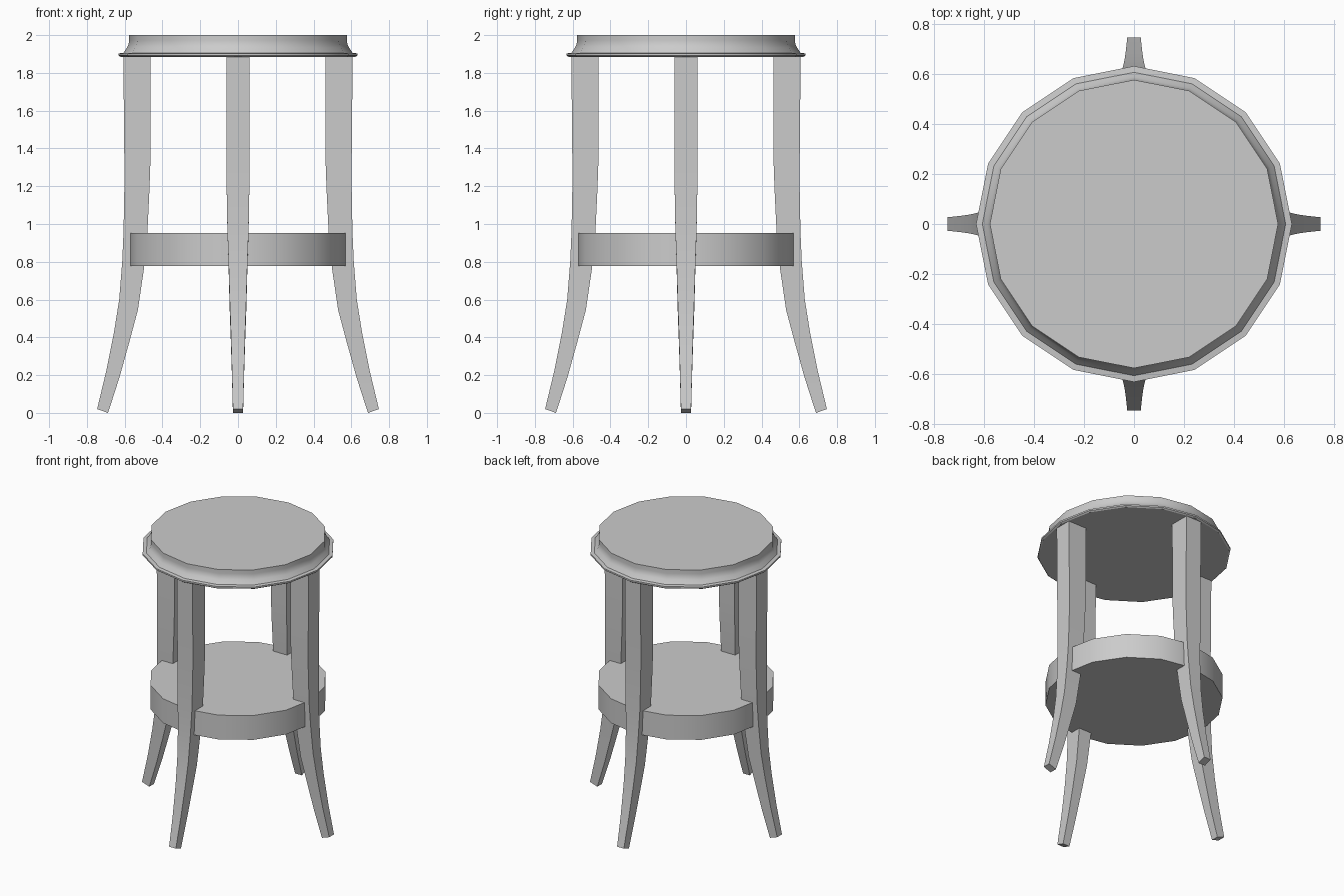
import bpy, bmesh
from math import pi, cos, sin, radians
from mathutils import Matrix

if "Cube" in bpy.data.objects:
    bpy.data.objects.remove(bpy.data.objects["Cube"])

SIDES = 16


def make_object(name, bm):
    bmesh.ops.recalc_face_normals(bm, faces=bm.faces)
    mesh = bpy.data.meshes.new(name)
    bm.to_mesh(mesh)
    bm.free()
    ob = bpy.data.objects.new(name, mesh)
    bpy.context.collection.objects.link(ob)
    bpy.ops.object.select_all(action='DESELECT')
    ob.select_set(True)
    bpy.context.view_layer.objects.active = ob
    bpy.ops.object.shade_smooth_by_angle(angle=radians(30))
    return ob


def loft(name, rings, matrix=Matrix()):
    """Skin a list of closed rings and cap both ends."""
    bm = bmesh.new()
    loops = [[bm.verts.new(matrix @ Matrix.Translation(p).translation) for p in ring]
             for ring in rings]
    n = len(loops[0])
    for a, b in zip(loops, loops[1:]):
        for i in range(n):
            j = (i + 1) % n
            bm.faces.new((a[i], a[j], b[j], b[i]))
    bm.faces.new(loops[0])
    bm.faces.new(loops[-1])
    return make_object(name, bm)


def turned(name, profile):
    """Sixteen-sided turned part from (radius, z) points."""
    return loft(name, [[(r * cos(2 * pi * i / SIDES), r * sin(2 * pi * i / SIDES), z)
                        for i in range(SIDES)] for r, z in profile])


# moulded top: thin lip, cove, straight upper rim
turned("table_top", [(0.622, 1.885), (0.632, 1.892), (0.632, 1.903), (0.607, 1.906),
                     (0.601, 1.915), (0.588, 1.933), (0.579, 1.952), (0.577, 1.972),
                     (0.577, 2.0)])

# lower shelf
turned("lower_shelf", [(0.58, 0.778), (0.58, 0.953)])

# sabre leg stations: outer x, outer z, inner x, inner z, half width
STATIONS = [
    (0.607, 1.89, 0.462, 1.89, 0.062),
    (0.602, 1.35, 0.463, 1.35, 0.062),
    (0.602, 1.18, 0.469, 1.18, 0.060),
    (0.606, 0.96, 0.480, 0.95, 0.056),
    (0.613, 0.80, 0.497, 0.77, 0.050),
    (0.629, 0.60, 0.530, 0.545, 0.044),
    (0.656, 0.43, 0.574, 0.38, 0.038),
    (0.698, 0.22, 0.627, 0.19, 0.032),
    (0.746, 0.02, 0.688, 0.0, 0.027),
]
leg_rings = [[(xo, -w, zo), (xo, w, zo), (xi, w, zi), (xi, -w, zi)]
             for xo, zo, xi, zi, w in STATIONS]

# four legs around the centre
for k, side in enumerate(("right", "back", "left", "front")):
    loft(side + "_leg", leg_rings, Matrix.Rotation(k * pi / 2, 4, 'Z'))
